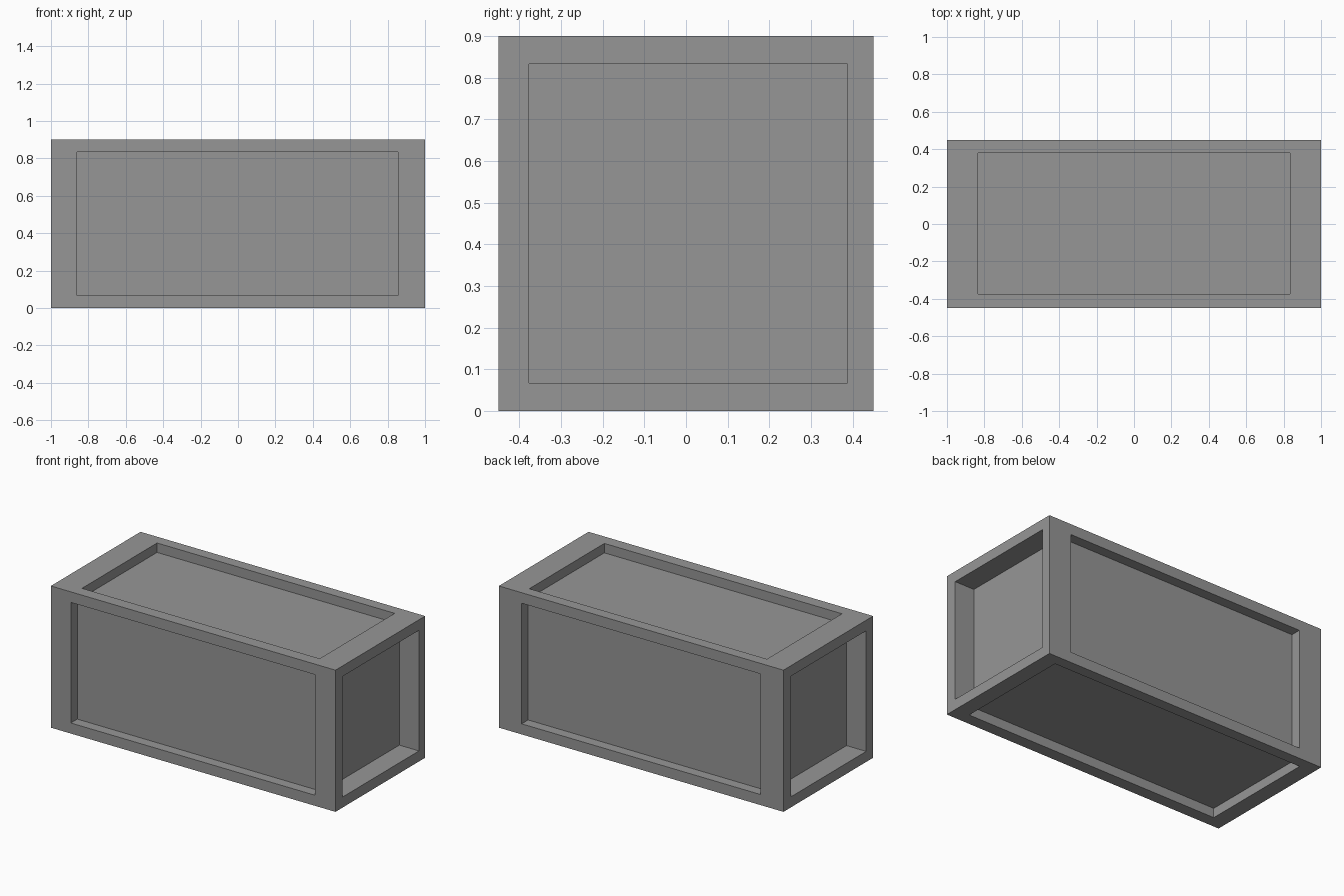
import bpy
import bmesh
from mathutils import Vector

cube = bpy.data.objects.get("Cube")
if cube:
    bpy.data.objects.remove(cube, do_unlink=True)

grey = bpy.data.materials.new("mid grey")
grey.use_nodes = True
colour = (0.305, 0.305, 0.305, 1)
grey.diffuse_color = colour
grey.node_tree.nodes["Principled BSDF"].inputs["Base Color"].default_value = colour

X, Y, Z = 0, 1, 2
SIZE = Vector((2, 0.9, 0.9))

# Recess on each side: (axis, sign) -> opening range on the other axes, depth
RECESSES = {
    (Y, -1): ({X: (-0.86, 0.855), Z: (0.067, 0.833)}, 0.065),
    (Y, 1): ({X: (-0.84, 0.84), Z: (0.067, 0.833)}, 0.065),
    (X, 1): ({Y: (-0.377, 0.388), Z: (0.067, 0.833)}, 0.138),
    (X, -1): ({Y: (-0.38, 0.375), Z: (0.067, 0.833)}, 0.138),
    (Z, 1): ({X: (-0.835, 0.835), Y: (-0.373, 0.38)}, 0.06),
    (Z, -1): ({X: (-0.9, 0.9), Y: (-0.373, 0.38)}, 0.06),
}


def sink_panel(bm, face, opening, depth):
    """Inset a face to the opening rectangle, then push it inwards."""
    normal = face.normal.copy()
    bmesh.ops.inset_individual(bm, faces=[face], thickness=0.05)
    centre = face.calc_center_median()
    for v in face.verts:
        for axis, (low, high) in opening.items():
            v.co[axis] = low if v.co[axis] < centre[axis] else high
    panel = bmesh.ops.extrude_discrete_faces(bm, faces=[face])["faces"][0]
    bmesh.ops.translate(bm, verts=panel.verts, vec=-normal * depth)


# Block standing on the ground
bm = bmesh.new()
bmesh.ops.create_cube(bm, size=1)
bmesh.ops.scale(bm, verts=bm.verts, vec=SIZE)
bmesh.ops.translate(bm, verts=bm.verts, vec=(0, 0, SIZE.z / 2))
bm.normal_update()

# Recessed panel on every side
for face in list(bm.faces):
    axis = max(range(3), key=lambda i: abs(face.normal[i]))
    sign = 1 if face.normal[axis] > 0 else -1
    sink_panel(bm, face, *RECESSES[axis, sign])

bmesh.ops.recalc_face_normals(bm, faces=bm.faces)
mesh = bpy.data.meshes.new("panelled_block")
bm.to_mesh(mesh)
bm.free()
mesh.materials.append(grey)
block = bpy.data.objects.new("panelled_block", mesh)
bpy.context.collection.objects.link(block)
